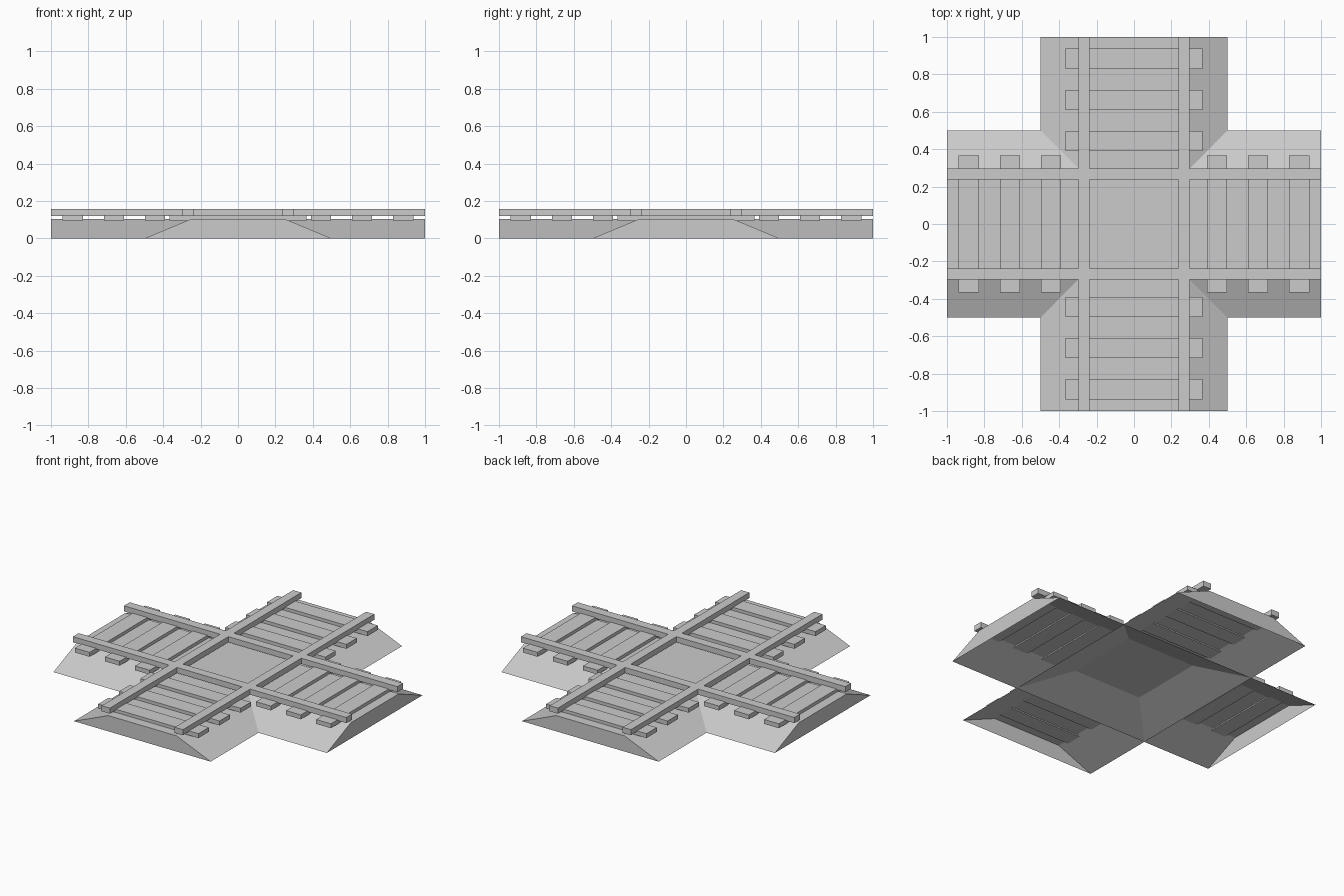
import bpy, bmesh
from math import pi
from mathutils import Matrix

if "Cube" in bpy.data.objects:
    bpy.data.objects.remove(bpy.data.objects["Cube"])


def finish(name, bm, turn):
    """Turn the bmesh by a quarter if needed and link it as an object."""
    if turn:
        bmesh.ops.rotate(bm, verts=bm.verts, matrix=Matrix.Rotation(pi / 2, 3, 'Z'))
    mesh = bpy.data.meshes.new(name)
    bm.to_mesh(mesh)
    bm.free()
    ob = bpy.data.objects.new(name, mesh)
    bpy.context.collection.objects.link(ob)
    return ob


def box(name, x, y, z, turn):
    bm = bmesh.new()
    bmesh.ops.create_cube(bm, size=1)
    for v in bm.verts:
        v.co = [lo + (c + 0.5) * (hi - lo) for c, (lo, hi) in zip(v.co, (x, y, z))]
    return finish(name, bm, turn)


def ballast(name, turn):
    """Trapezoid bank along x, open underneath."""
    profile = [(-0.5, 0), (-0.25, 0.104), (0.25, 0.104), (0.5, 0)]
    bm = bmesh.new()
    a, b = ([bm.verts.new((x, y, z)) for y, z in profile] for x in (-1, 1))
    for i in range(3):
        bm.faces.new((a[i], b[i], b[i + 1], a[i + 1]))
    bm.faces.new(a)
    bm.faces.new(b[::-1])
    bmesh.ops.recalc_face_normals(bm, faces=bm.faces)
    # make sure the deck faces up
    deck = max(bm.faces, key=lambda f: f.calc_center_median().z)
    if deck.normal.z < 0:
        bmesh.ops.reverse_faces(bm, faces=bm.faces)
    return finish(name, bm, turn)


# Two identical tracks crossing at right angles
for track, turn in (("long", False), ("cross", True)):
    ballast(f"{track}_ballast", turn)
    for side in (-1, 1):
        # rail
        y = 0.267 * side
        box(f"{track}_rail", (-1, 1), (y - 0.03, y + 0.03), (0.12, 0.157), turn)
        # sleepers, none in the centre
        for i in range(3):
            x = side * (0.443 + 0.22 * i)
            box(f"{track}_sleeper", (x - 0.054, x + 0.054), (-0.367, 0.367),
                (0.096, 0.125), turn)
